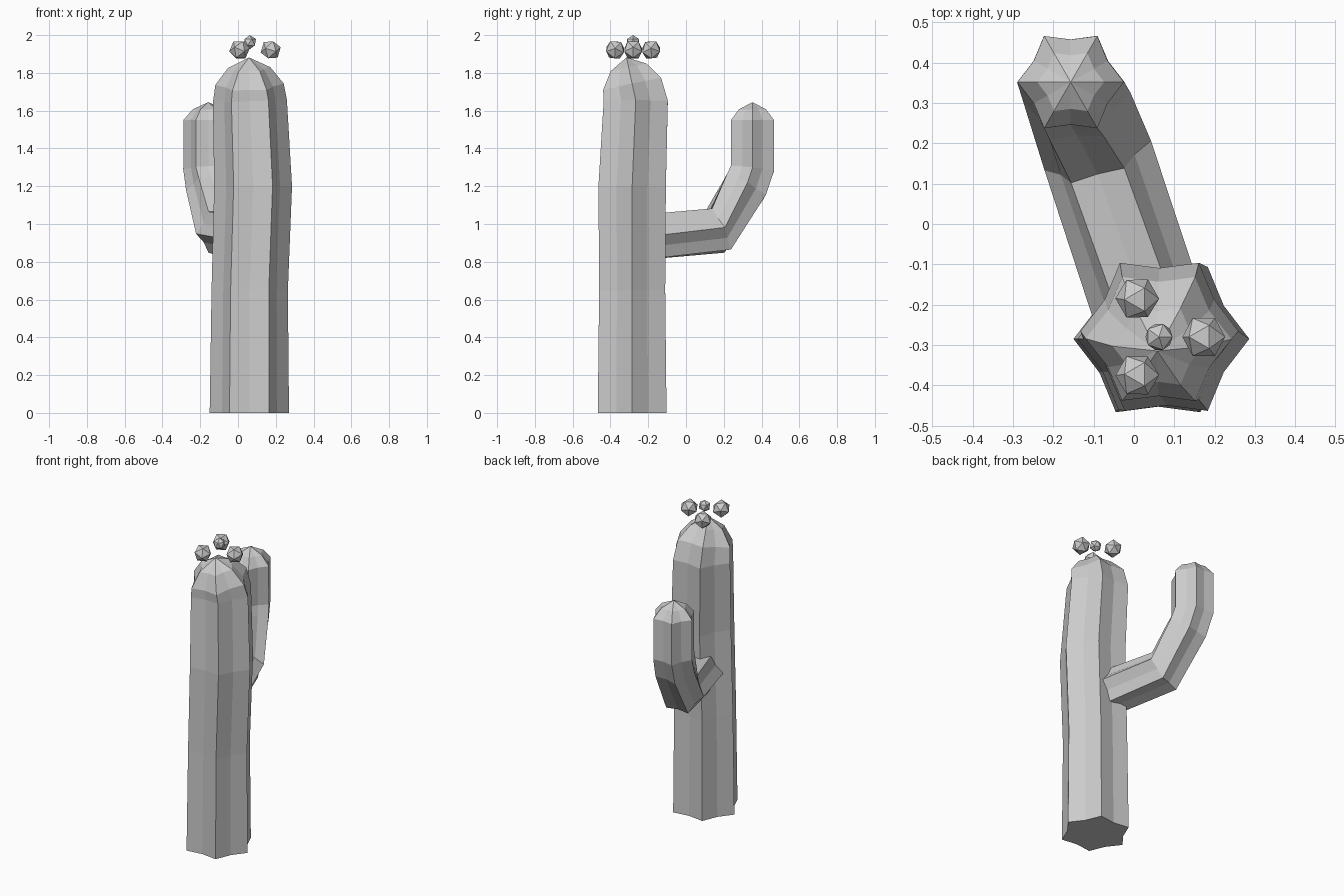
import bpy, bmesh, math
from mathutils import Vector, Euler

if "Cube" in bpy.data.objects:
    bpy.data.objects.remove(bpy.data.objects["Cube"])

RIBS, VALLEY = 6, 0.8


def make_object(name, bm):
    bmesh.ops.recalc_face_normals(bm, faces=bm.faces)
    mesh = bpy.data.meshes.new(name)
    bm.to_mesh(mesh)
    bm.free()
    obj = bpy.data.objects.new(name, mesh)
    bpy.context.collection.objects.link(obj)
    return obj


def ribbed_stem(name, stations, dome_height, dome_mid, dome_radius):
    """Sweep a ribbed star section along (x, y, z, radius) stations, closed by a pointed dome."""
    bm = bmesh.new()
    pts = [Vector(s[:3]) for s in stations]
    rings = []

    def ring(center, tangent, radius):
        t = tangent.normalized()
        u = Vector((1, 0, 0))
        u = (u - t * u.dot(t)).normalized()
        v = t.cross(u)
        verts = []
        for i in range(RIBS * 2):
            a = math.pi * i / RIBS
            r = radius * (VALLEY if i % 2 else 1)
            verts.append(bm.verts.new(center + r * (math.cos(a) * u + math.sin(a) * v)))
        rings.append(verts)

    last = len(pts) - 1
    for i, p in enumerate(pts):
        ring(p, pts[min(i + 1, last)] - pts[max(i - 1, 0)], stations[i][3])
    tip = (pts[-1] - pts[-2]).normalized()
    ring(pts[-1] + tip * dome_mid, tip, dome_radius)
    apex = bm.verts.new(pts[-1] + tip * dome_height)

    n = RIBS * 2
    for a, b in zip(rings, rings[1:]):
        for i in range(n):
            j = (i + 1) % n
            bm.faces.new((a[i], a[j], b[j], b[i]))
    for i in range(n):
        bm.faces.new((rings[-1][i], rings[-1][(i + 1) % n], apex))
    bm.faces.new(rings[0][::-1])
    return make_object(name, bm)


def bud(name, center, radius, rotation=(0, 0, 0)):
    bm = bmesh.new()
    bmesh.ops.create_icosphere(bm, subdivisions=1, radius=radius)
    bmesh.ops.rotate(bm, verts=bm.verts, matrix=Euler(rotation).to_matrix())
    bmesh.ops.translate(bm, verts=bm.verts, vec=center)
    return make_object(name, bm)


# Main trunk, slightly swaying
trunk = ribbed_stem("trunk", [
    (0.06, -0.285, 0.0, 0.21),
    (0.062, -0.285, 0.65, 0.202),
    (0.08, -0.285, 1.2, 0.206),
    (0.063, -0.266, 1.65, 0.196),
    (0.061, -0.285, 1.74, 0.181),
], 0.145, 0.09, 0.112)
for vert in trunk.data.vertices:
    if vert.co.z < 0.1:
        vert.co.z = 0.0

# Bent side arm, starting inside the trunk
ribbed_stem("arm", [
    (0.06, -0.285, 0.925, 0.138),
    (-0.09, 0.17, 0.965, 0.138),
    (-0.142, 0.315, 1.2, 0.135),
    (-0.157, 0.352, 1.295, 0.133),
    (-0.157, 0.352, 1.55, 0.132),
], 0.095, 0.057, 0.083)

# Cluster of flower buds above the trunk
for k in range(3):
    a = math.tau * k / 3
    bud(f"flower_bud_{k + 1}",
        (0.063 + 0.11 * math.cos(a), -0.28 + 0.11 * math.sin(a), 1.922),
        0.055, (0, math.radians(75), a))
bud("center_bud", (0.062, -0.28, 1.9625), 0.0375)
